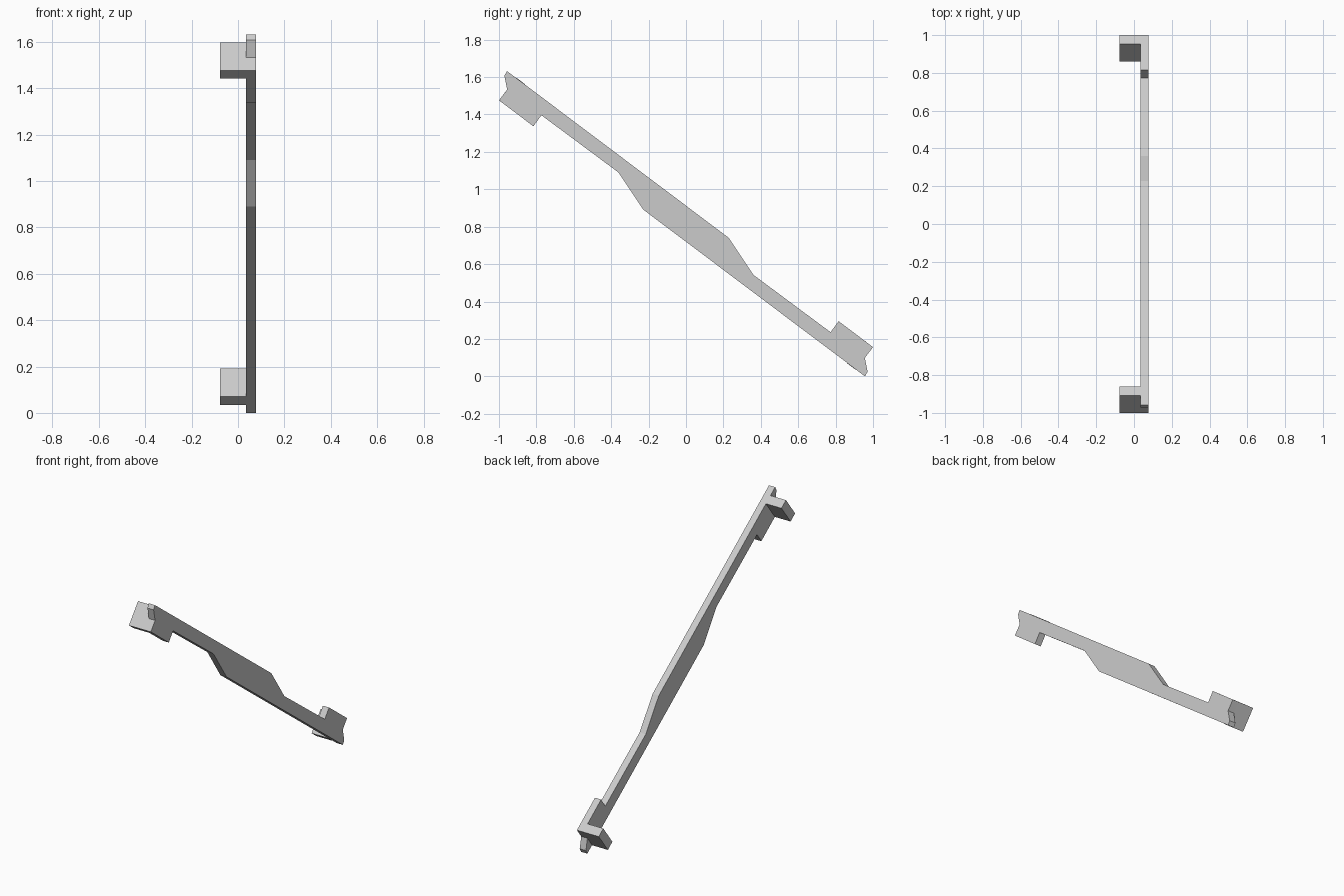
import bpy
import bmesh

if "Cube" in bpy.data.objects:
    bpy.data.objects.remove(bpy.data.objects["Cube"])

CZ = 0.816                      # height of the part's centre of rotation
X_LEFT, X_INNER, X_RIGHT = -0.078, 0.034, 0.078


def turned(points):
    """Rotate a (y, z) outline half a turn about the centre."""
    return [(-y, 2 * CZ - z) for y, z in points]


def extrude_profile(name, points, x0, x1):
    """Extrude a (y, z) outline along x."""
    bm = bmesh.new()
    face = bm.faces.new([bm.verts.new((x0, y, z)) for y, z in points])
    ext = bmesh.ops.extrude_face_region(bm, geom=[face])
    verts = [v for v in ext["geom"] if isinstance(v, bmesh.types.BMVert)]
    bmesh.ops.translate(bm, verts=verts, vec=(x1 - x0, 0, 0))
    bmesh.ops.recalc_face_normals(bm, faces=bm.faces)
    mesh = bpy.data.meshes.new(name)
    bm.to_mesh(mesh)
    bm.free()
    obj = bpy.data.objects.new(name, mesh)
    bpy.context.collection.objects.link(obj)
    return obj


# Flat sloping bar: half outline with hooked tip, foot and widened middle
half = [(-0.957, 1.632), (-0.971, 1.607), (-0.956, 1.533), (-1.0, 1.476),
        (-0.816, 1.337), (-0.773, 1.396), (-0.361, 1.09), (-0.228, 0.891)]
extrude_profile("sloping_bar", half + turned(half), X_INNER, X_RIGHT)

# Mounting tabs bent square to each end of the bar
tab = [(-1.0, 1.476), (-0.907, 1.597), (-0.861, 1.562), (-0.954, 1.441)]
extrude_profile("upper_tab", tab, X_LEFT, X_INNER)
extrude_profile("lower_tab", turned(tab), X_LEFT, X_INNER)
